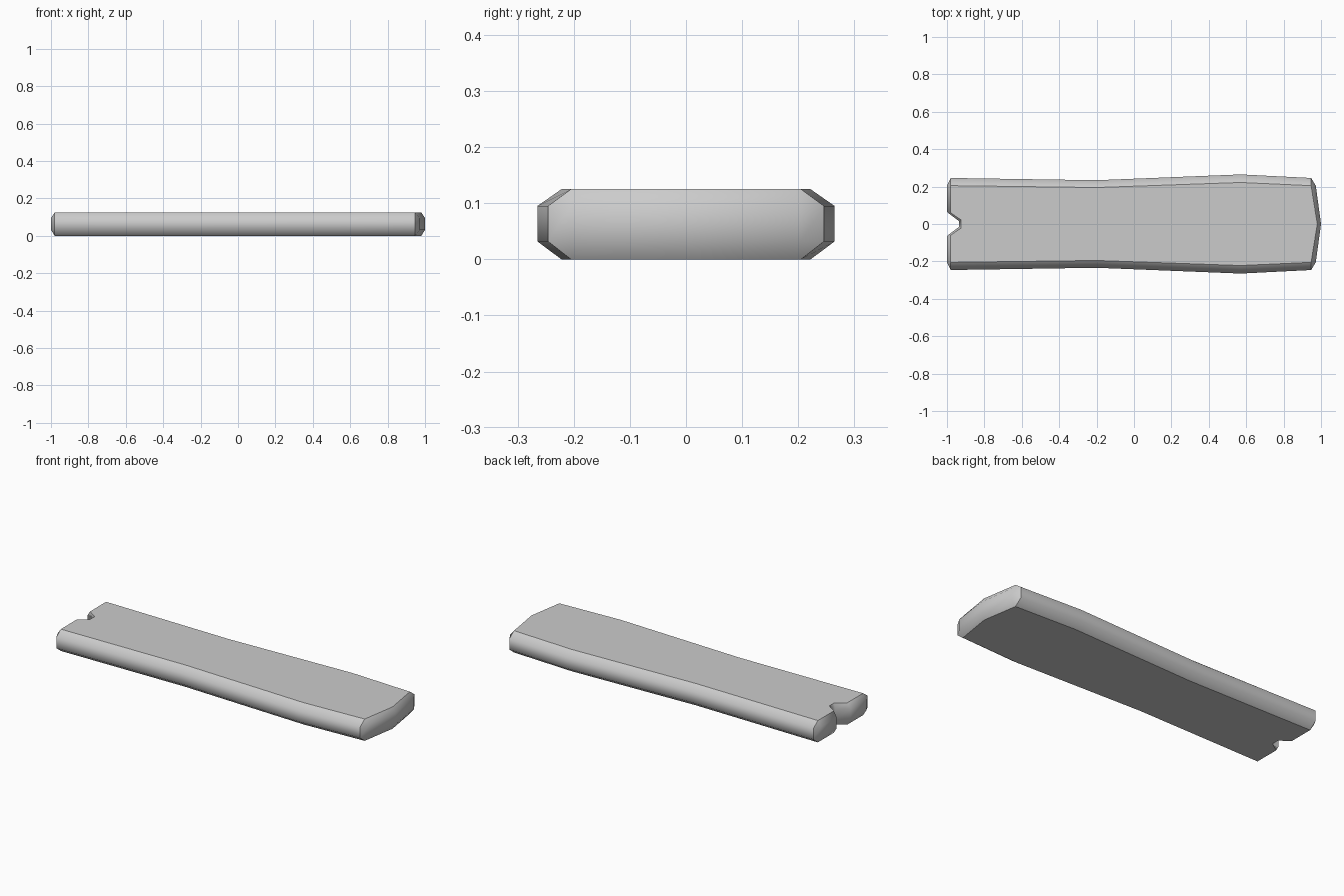
import bpy
import bmesh

cube = bpy.data.objects.get("Cube")
if cube:
    bpy.data.objects.remove(cube, do_unlink=True)

# One plain grey material
grey = bpy.data.materials.new("plain grey")
grey.use_nodes = True
colour = (0.6, 0.6, 0.6, 1)
grey.diffuse_color = colour
grey.node_tree.nodes["Principled BSDF"].inputs["Base Color"].default_value = colour

# Half outline from the pointed end to the notch: flat-face point, bulging-edge point
FRONT_X, BACK_X = 0.947, -0.98
half = [
    ((0.98, 0), (1, 0)),
    ((FRONT_X, 0.205), (0.972, 0.205)),
    ((FRONT_X, 0.205), (FRONT_X, 0.246)),
    ((0.57, 0.222), (0.57, 0.265)),
    ((-0.2, 0.195), (-0.2, 0.234)),
    ((BACK_X, 0.205), (BACK_X, 0.246)),
    ((BACK_X, 0.205), (-1, 0.205)),
    ((BACK_X, 0.06), (-1, 0.064)),
    ((-0.925, 0.022), (-0.935, 0.015)),
]


def flip(p):
    return (p[0], -p[1])


outline = half + [(flip(a), flip(b)) for a, b in reversed(half[1:])]

# Four rings: bottom face, lower bulge, upper bulge, top face
HEIGHT = 0.125
levels = [(0, 0), (0.032, 1), (0.095, 1), (HEIGHT, 0)]
bm = bmesh.new()
rings = [[bm.verts.new((*pair[k], z)) for pair in outline] for z, k in levels]
n = len(outline)
for low, high in zip(rings, rings[1:]):
    for i in range(n):
        j = (i + 1) % n
        bm.faces.new((low[i], low[j], high[j], high[i]))
bm.faces.new(rings[-1])
bm.faces.new(rings[0][::-1])
bmesh.ops.remove_doubles(bm, verts=bm.verts, dist=0.0005)
bmesh.ops.recalc_face_normals(bm, faces=bm.faces)


# Rounded shading on the rim, crisp around the flat faces and the corner seams
def on_flat(v):
    return v.co.z < 0.001 or v.co.z > HEIGHT - 0.001


def on_seam(v):
    return abs(v.co.y) > 0.2 and min(abs(v.co.x - FRONT_X), abs(v.co.x - BACK_X)) < 0.001


for face in bm.faces:
    face.smooth = True
for edge in bm.edges:
    edge.smooth = not (all(map(on_flat, edge.verts)) or all(map(on_seam, edge.verts)))

mesh = bpy.data.meshes.new("plank")
bm.to_mesh(mesh)
bm.free()
mesh.materials.append(grey)
plank = bpy.data.objects.new("plank", mesh)
bpy.context.collection.objects.link(plank)
